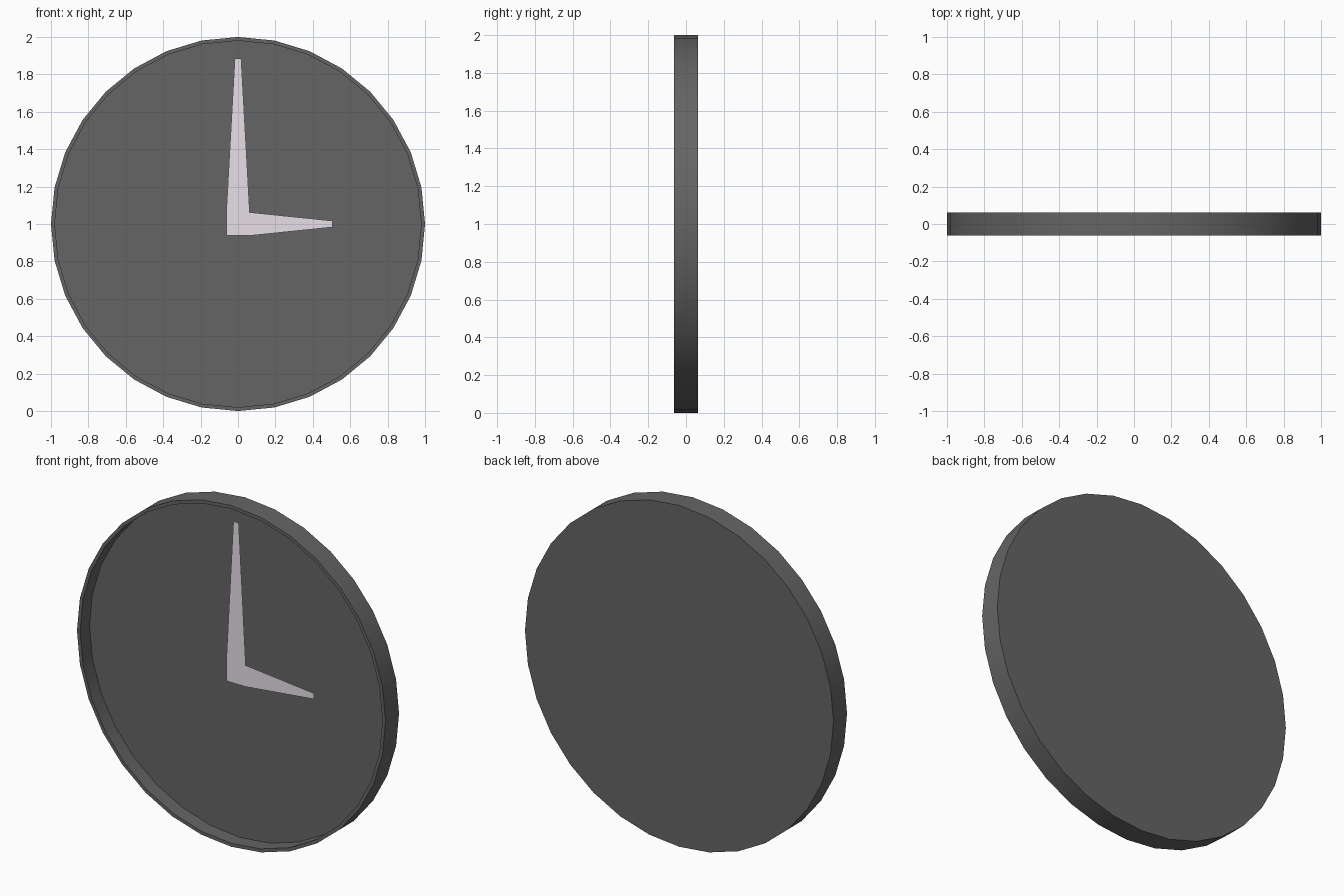
import bpy, bmesh, math

if "Cube" in bpy.data.objects:
    bpy.data.objects.remove(bpy.data.objects["Cube"])

SIDES = 32
FRONT, BACK, FACE_Y, HAND_Y = -0.0625, 0.0625, 0.025, -0.018
R_OUT, R_IN = 1.0, 0.98


def material(name, color):
    m = bpy.data.materials.new(name)
    m.diffuse_color = (*color, 1)
    m.use_nodes = True
    m.node_tree.nodes["Principled BSDF"].inputs["Base Color"].default_value = m.diffuse_color
    return m


def finish(bm, name, mat):
    me = bpy.data.meshes.new(name)
    bm.to_mesh(me)
    bm.free()
    ob = bpy.data.objects.new(name, me)
    bpy.context.collection.objects.link(ob)
    me.materials.append(mat)
    return ob


def ring(bm, r, y):
    return [bm.verts.new((r * math.sin(2 * math.pi * i / SIDES), y,
                          1 + r * math.cos(2 * math.pi * i / SIDES)))
            for i in range(SIDES)]


dark = material("dark_grey", (0.13, 0.13, 0.13))
pale = material("pale_hands", (0.80, 0.74, 0.80))

# Clock case: back, outer wall, thin front rim, inner wall, recessed dial
bm = bmesh.new()
loops = [ring(bm, r, y) for r, y in
         ((R_OUT, BACK), (R_OUT, FRONT), (R_IN, FRONT), (R_IN, FACE_Y))]
for a, b in zip(loops, loops[1:]):
    for i in range(SIDES):
        j = (i + 1) % SIDES
        bm.faces.new((a[i], a[j], b[j], b[i]))
bm.faces.new(loops[0])
bm.faces.new(loops[-1])
bmesh.ops.recalc_face_normals(bm, faces=bm.faces[:])
case = finish(bm, "clock_case", dark)
bpy.context.view_layer.objects.active = case
case.select_set(True)
bpy.ops.object.shade_smooth_by_angle(angle=math.radians(30))


# Tapered flat hand: square hub narrowing to a blunt tip
def hand(name, length, angle, with_hub):
    w, t = 0.0625, 0.017
    pts = [(w, w), (t, length), (-t, length), (-w, w)]
    if with_hub:
        pts += [(-w, -w), (w, -w)]
    c, s = math.cos(angle), math.sin(angle)
    bm = bmesh.new()
    f = bm.faces.new([bm.verts.new((x * c + z * s, HAND_Y, 1 - x * s + z * c))
                      for x, z in pts])
    f.normal_update()
    if f.normal.y > 0:
        f.normal_flip()
    finish(bm, name, pale)


hand("minute_hand", 0.885, 0, True)
hand("hour_hand", 0.505, math.pi / 2, False)
